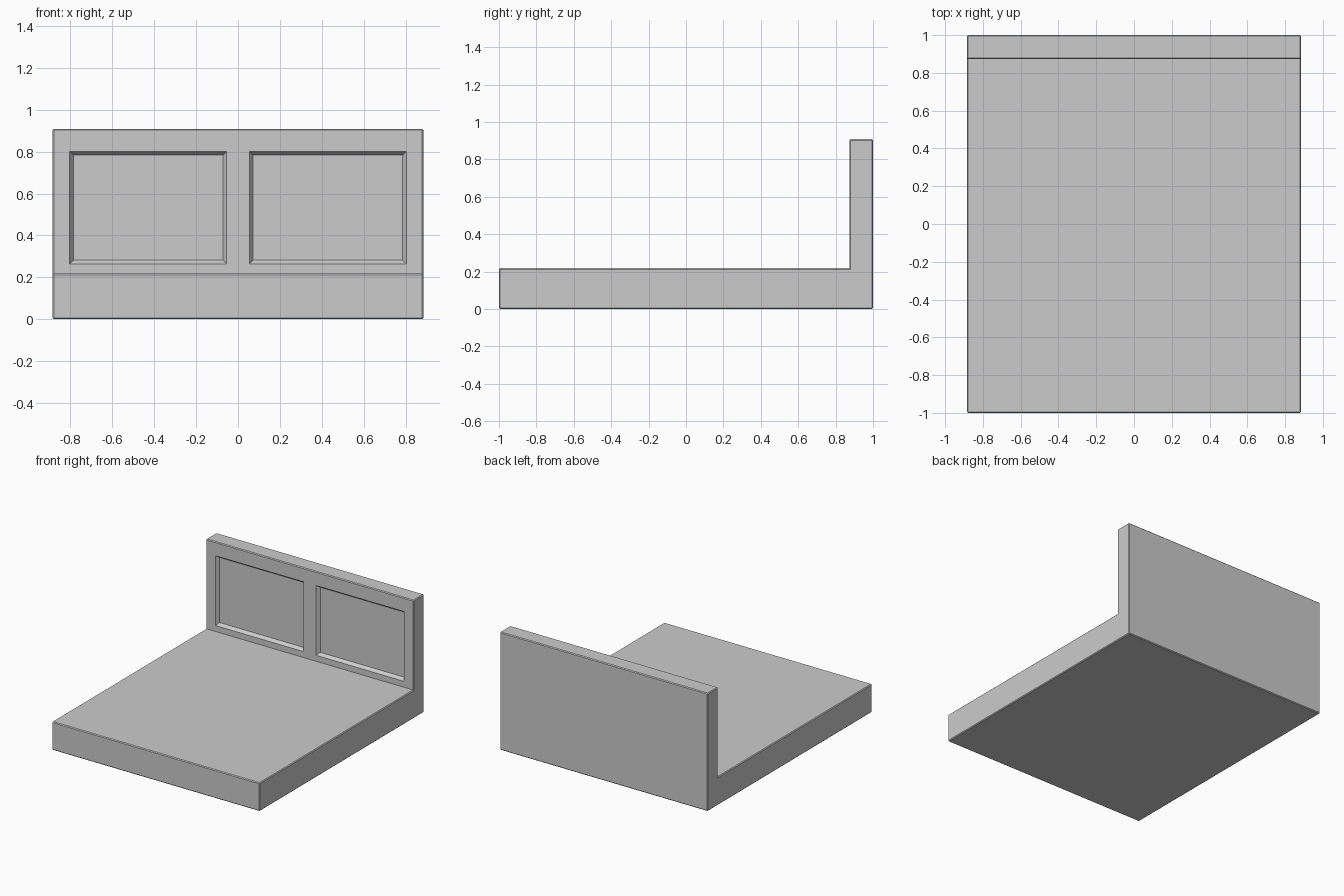
import bpy
import bmesh

if "Cube" in bpy.data.objects:
    bpy.data.objects.remove(bpy.data.objects["Cube"])

HALF_W = 0.885
BEVEL = 0.006
FRONT_Y = 0.873      # front plane of the headboard
DEPTH = 0.025        # depth of the recessed panels


def make_object(name, bm):
    bmesh.ops.recalc_face_normals(bm, faces=bm.faces)
    mesh = bpy.data.meshes.new(name)
    bm.to_mesh(mesh)
    bm.free()
    obj = bpy.data.objects.new(name, mesh)
    bpy.context.collection.objects.link(obj)
    return obj


# Bed body: L-shaped side profile extruded across the width
profile = [(-1, 0), (1, 0), (1, 0.908), (FRONT_Y, 0.908),
           (FRONT_Y, 0.218), (-1, 0.218)]
bm = bmesh.new()
side = bm.faces.new([bm.verts.new((-HALF_W, y, z)) for y, z in profile])
ext = bmesh.ops.extrude_face_region(bm, geom=[side])
bmesh.ops.translate(bm, vec=(2 * HALF_W, 0, 0),
                    verts=[v for v in ext["geom"] if isinstance(v, bmesh.types.BMVert)])
bmesh.ops.recalc_face_normals(bm, faces=bm.faces)

# Narrow chamfer on every outer edge, leaving the inner corner sharp
outer = [e for e in bm.edges if e.is_convex]
bmesh.ops.bevel(bm, geom=outer, offset=BEVEL, segments=1, affect='EDGES', profile=0.5)
bed = make_object("bed_frame", bm)


# Tapered cutter for a recessed headboard panel
def panel_cutter(name, x0, x1, z0, z1, slope=0.018):
    bm = bmesh.new()
    rings = []
    # the front ring continues the same slope out past the headboard face
    for y, inset in ((FRONT_Y - DEPTH, -slope), (FRONT_Y + DEPTH, slope)):
        rings.append([bm.verts.new((x, y, z)) for x, z in (
            (x0 + inset, z0 + inset), (x1 - inset, z0 + inset),
            (x1 - inset, z1 - inset), (x0 + inset, z1 - inset))])
    for ring in rings:
        bm.faces.new(ring)
    for i in range(4):
        j = (i + 1) % 4
        bm.faces.new((rings[0][i], rings[0][j], rings[1][j], rings[1][i]))
    cutter = make_object(name, bm)
    cutter.hide_render = True
    cutter.display_type = 'WIRE'
    return cutter


# Two mirrored panels
for label, a, b in (("left", -0.803, -0.054), ("right", 0.054, 0.803)):
    cut = bed.modifiers.new(label + "_panel", 'BOOLEAN')
    cut.operation = 'DIFFERENCE'
    cut.solver = 'EXACT'
    cut.object = panel_cutter(label + "_panel_cutter", a, b, 0.264, 0.801)
